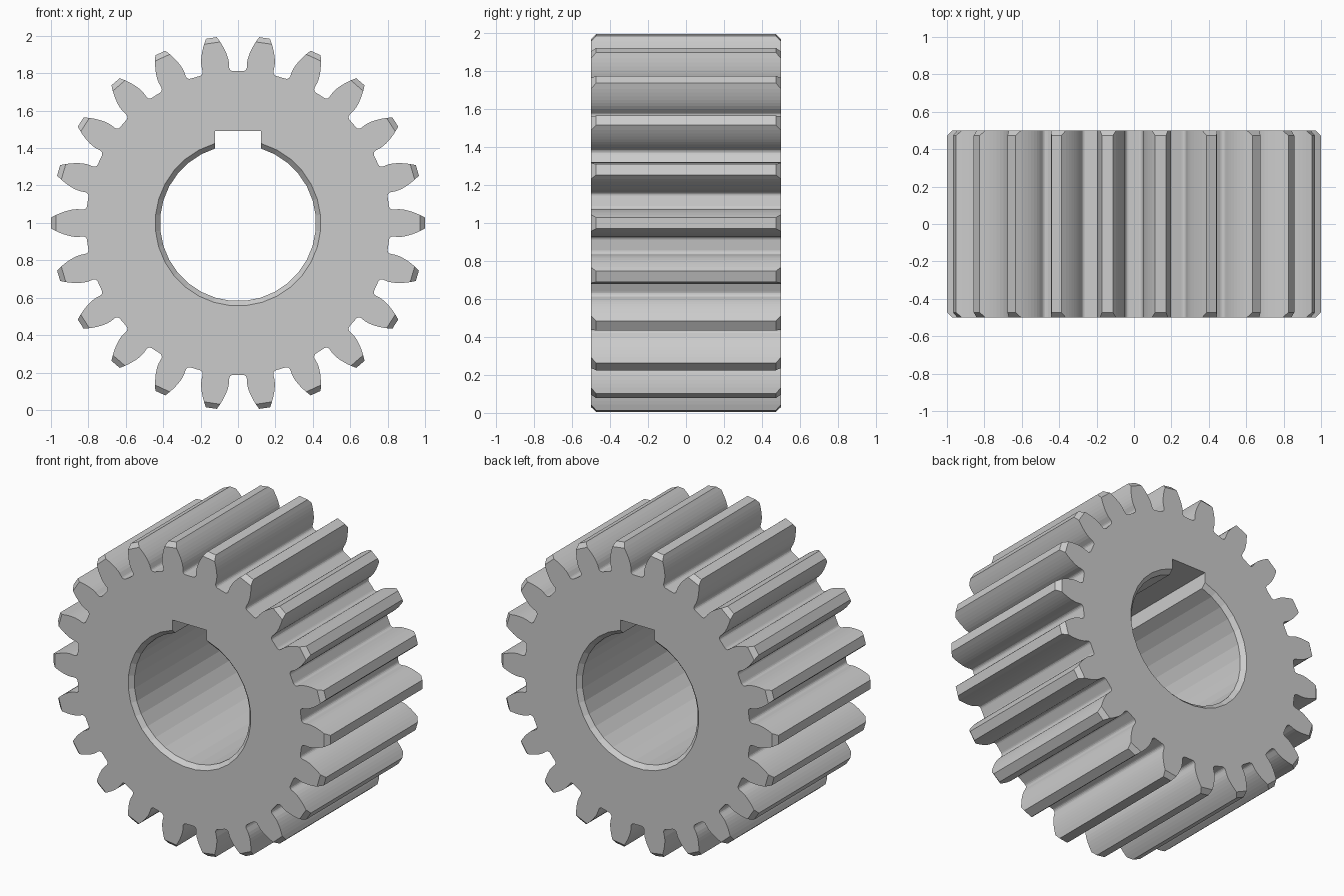
import bpy, bmesh
from math import pi, sin, cos, tan, acos, asin, sqrt, radians

if "Cube" in bpy.data.objects:
    bpy.data.objects.remove(bpy.data.objects["Cube"])

TEETH, TIP, HALF, CH = 22, 1.0, 0.5, 0.027
MODULE = 2 * TIP / (TEETH + 2)
PITCH = MODULE * TEETH / 2
ROOT = TIP - 2.25 * MODULE
BASE = PITCH * cos(radians(20))
BORE, KEY_W, KEY_TOP, SIDES, FILLET = 0.417, 0.124, 0.492, 32, 0.02
CZ = 0.995 + 0.004


def inv(a):
    return tan(a) - a


# Half tooth: (radius, angle) from root fillet up the involute to the tip
base_ang = pi / (2 * TEETH) + inv(radians(20))
half = []
for i in range(5):
    t = i / 4 * pi / 2
    half.append((ROOT + FILLET * (1 - cos(t)), base_ang + FILLET / ROOT * (1 - sin(t))))
for i in range(7):
    r = BASE + (TIP - CH - BASE) * i / 6
    half.append((r, base_ang - inv(acos(min(1, BASE / r)))))
half.append((TIP, base_ang - inv(acos(BASE / TIP))))


def gear_profile(cap):
    pts = []
    tip_ang = half[-2][1]
    for k in range(TEETH):
        c = 2 * pi * k / TEETH
        for sign, side in ((-1, half), (1, half[::-1])):
            for r, a in side:
                if r > cap:
                    r, a = cap, tip_ang
                pts.append((r * cos(c + sign * a), r * sin(c + sign * a)))
    return pts


def bore_profile(r):
    # round bore with a square keyway at the top
    z = sqrt(r * r - KEY_W ** 2)
    pts = [(KEY_W, z), (KEY_W, KEY_TOP), (-KEY_W, KEY_TOP), (-KEY_W, z)]
    d = asin(KEY_W / BORE)
    for i in range(SIDES):
        a = pi / 2 + 2 * pi * (i + 0.5) / SIDES
        if d + 0.03 < a - pi / 2 < 2 * pi - d - 0.03:
            pts.append((r * cos(a), r * sin(a)))
    return pts


def loft(bm, end, mid):
    # chamfered wall through four cross-sections; returns the two end rims
    rings = [[bm.verts.new((x, y, z + CZ)) for x, z in p]
             for p, y in ((end, -HALF), (mid, -HALF + CH), (mid, HALF - CH), (end, HALF))]
    n = len(end)
    for a, b in zip(rings, rings[1:]):
        for i in range(n):
            j = (i + 1) % n
            bm.faces.new((a[i], a[j], b[j], b[i]))


bm = bmesh.new()
loft(bm, gear_profile(TIP - CH), gear_profile(TIP))
loft(bm, bore_profile(BORE + 0.026), bore_profile(BORE))
bmesh.ops.remove_doubles(bm, verts=bm.verts, dist=1e-5)

# End faces between the toothed rim and the bore
for y in (-HALF, HALF):
    rim = [e for e in bm.edges if e.is_boundary and all(abs(v.co.y - y) < 1e-5 for v in e.verts)]
    bmesh.ops.triangle_fill(bm, edges=rim, use_beauty=True, normal=(0, 1 if y > 0 else -1, 0))
bmesh.ops.recalc_face_normals(bm, faces=bm.faces)

mesh = bpy.data.meshes.new("spur_gear")
bm.to_mesh(mesh)
bm.free()
gear = bpy.data.objects.new("spur_gear", mesh)
bpy.context.collection.objects.link(gear)
